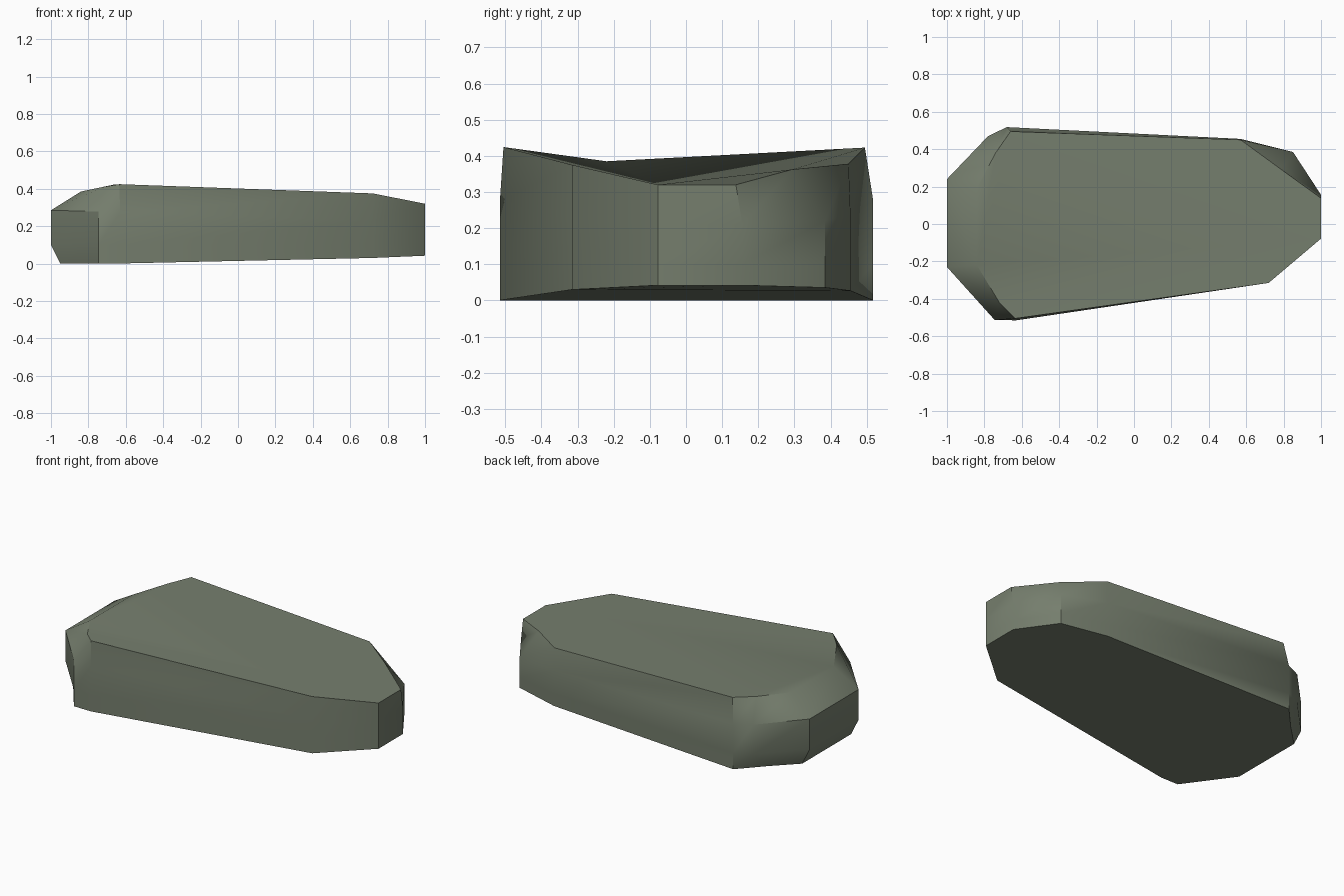
import bpy, bmesh, math

if "Cube" in bpy.data.objects:
    bpy.data.objects.remove(bpy.data.objects["Cube"])


def lerp_profile(points, x):
    """Height read off a piecewise linear profile of (x, z) points."""
    if x <= points[0][0]:
        return points[0][1]
    for (x0, z0), (x1, z1) in zip(points, points[1:]):
        if x <= x1:
            return z0 + (z1 - z0) * (x - x0) / (x1 - x0)
    return points[-1][1]


# Side profiles of the rock: top, upper girdle and underside
TOP = [(-0.84, 0.385), (-0.65, 0.425), (0.57, 0.378), (0.72, 0.375), (1, 0.32)]
GIRDLE = [(-1, 0.285), (0.57, 0.24), (1, 0.21)]
BASE = [(-0.65, 0.0), (0.72, 0.03), (1, 0.042)]

# Plan outlines: widest girdle, and the smaller top face
outline = [(-1, 0.24), (-1, -0.23), (-0.745, -0.513), (-0.63, -0.515),
           (0.72, -0.315), (1, -0.078), (1, 0.156), (0.85, 0.385),
           (0.57, 0.455), (-0.68, 0.518), (-0.78, 0.47)]
top_outline = [(-0.84, 0.19), (-0.84, -0.22), (-0.72, -0.42), (-0.635, -0.505),
               (0.72, -0.315), (1, -0.078), (1, 0.138), (0.785, 0.293),
               (0.57, 0.45), (-0.66, 0.495), (-0.74, 0.38)]
# Underside tucks in at the blunt end
base_outline = [(max(x, -0.95), y) for x, y in outline]
base_outline[10] = (-0.815, 0.373)

rings = [
    [(x, y, lerp_profile(BASE, x)) for x, y in base_outline],
    [(x, y, 0.10) for x, y in outline],
    [(x, y, lerp_profile(GIRDLE, x)) for x, y in outline],
    [(x, y, lerp_profile(TOP, x)) for x, y in top_outline],
]

# Rock: stacked rings bridged with quads and capped
bm = bmesh.new()
loops = [[bm.verts.new(p) for p in ring] for ring in rings]
n = len(outline)
for low, high in zip(loops, loops[1:]):
    for i in range(n):
        j = (i + 1) % n
        bm.faces.new((low[i], low[j], high[j], high[i]))
bm.faces.new(loops[-1])
bm.faces.new(loops[0][::-1])
bmesh.ops.recalc_face_normals(bm, faces=bm.faces[:])

mesh = bpy.data.meshes.new("flat_rock")
bm.to_mesh(mesh)
bm.free()
rock = bpy.data.objects.new("flat_rock", mesh)
bpy.context.collection.objects.link(rock)

stone = bpy.data.materials.new("mossy grey stone")
stone.diffuse_color = (0.18, 0.21, 0.155, 1)
stone.use_nodes = True
stone.node_tree.nodes["Principled BSDF"].inputs["Base Color"].default_value = stone.diffuse_color
mesh.materials.append(stone)

# Soft sides with crisp top and bottom edges
bpy.context.view_layer.objects.active = rock
rock.select_set(True)
bpy.ops.object.shade_smooth_by_angle(angle=math.radians(35))
